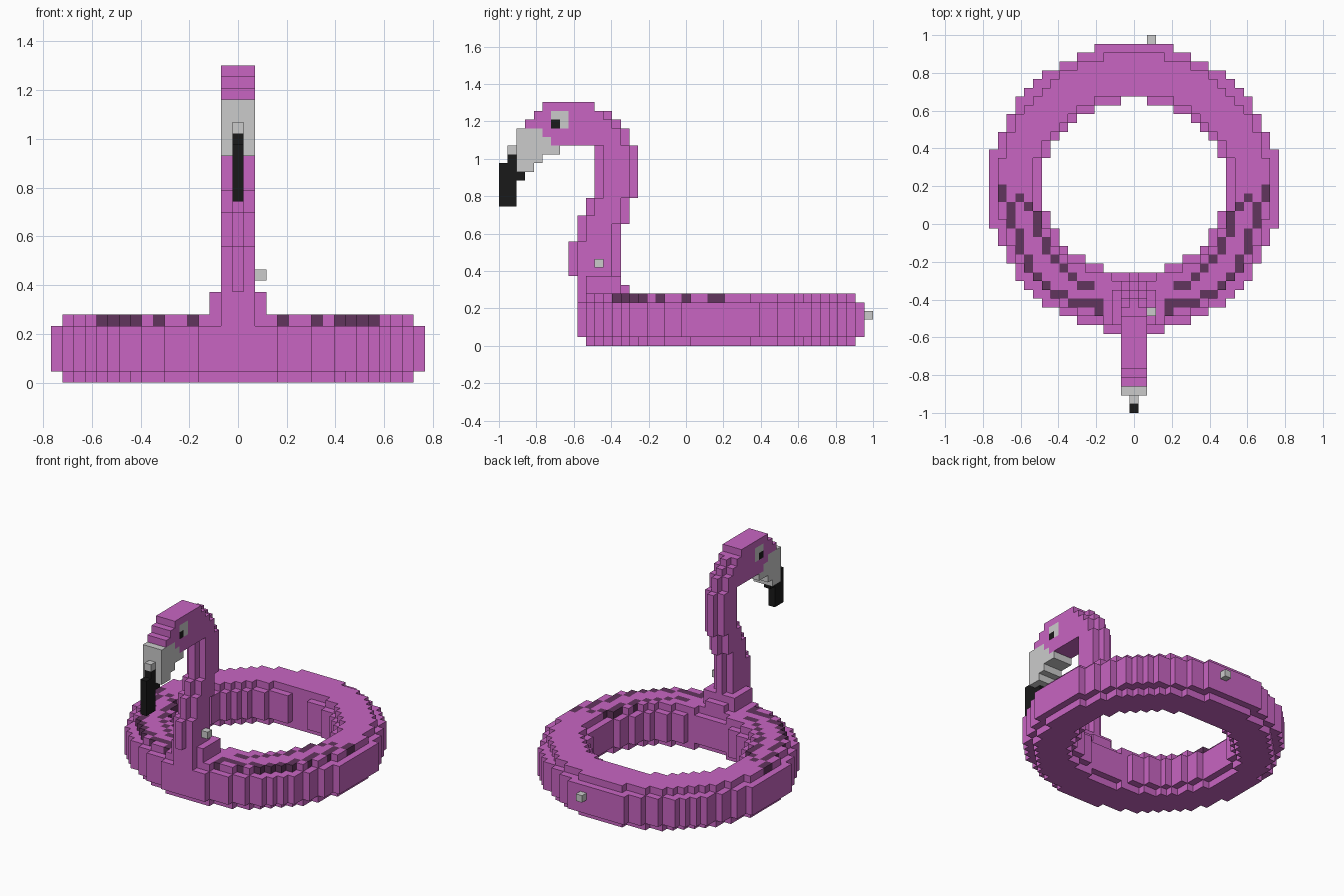
import bpy
import bmesh
from mathutils import Vector

if "Cube" in bpy.data.objects:
    bpy.data.objects.remove(bpy.data.objects["Cube"])

V = 2 / 43                      # cube size; grid is 33 x 43 x 28 cubes
parts = {}                      # part name -> set of (x, y, z) cubes
owner = {}                      # cube -> part name


def put(part, x, y, z):
    """Place one cube, replacing any part already there."""
    old = owner.get((x, y, z))
    if old:
        parts[old].discard((x, y, z))
    owner[x, y, z] = part
    parts.setdefault(part, set()).add((x, y, z))


def block(part, xs, ys, zs):
    """Fill an inclusive box of cubes."""
    for x in range(xs[0], xs[1] + 1):
        for y in range(ys[0], ys[1] + 1):
            for z in range(zs[0], zs[1] + 1):
                put(part, x, y, z)


def rounded(part, y0, y1, z0, z1, front=True):
    """Slab three cubes wide whose front and back columns are one wide."""
    block(part, (-1, 1), (y0 + (1 if front else 0), y1 - 1), (z0, z1))
    block(part, (0, 0), (y0, y1), (z0, z1))


# Float ring: inset top and bottom layers, slightly oval hole
for z in range(6):
    inset = 1 if z in (0, 5) else 0
    for x in range(-16, 17):
        for y in range(9, 42):
            outside = x * x + (y - 25.02) ** 2 > (16.5 - inset) ** 2
            hole = (x / (10.6 + inset * .8)) ** 2 + ((y - 25.3) / (9.85 + inset * .8)) ** 2 < 1
            if not outside and not hole:
                put("float_ring", x, y, z)

# Wing markings: (x, first y, last y), mirrored left and right
outer = [(15, 24, 25), (14, 21, 23), (13, 18, 20), (12, 16, 17), (11, 15, 15), (10, 14, 14),
         (9, 13, 13), (8, 13, 13), (7, 12, 12), (6, 12, 12), (5, 12, 12), (4, 11, 12)]
inner = [(13, 24, 24), (12, 23, 23), (11, 20, 22), (10, 18, 19), (9, 17, 17),
         (8, 16, 16), (7, 15, 15), (6, 14, 14), (5, 14, 14)]
for x, y0, y1 in outer + inner:
    for s in (-1, 1):
        block("wing_markings", (s * x, s * x), (y0, y1), (5, 5))

# Neck base and S-curved neck: (y0, y1, z0, z1)
block("neck", (-1, 1), (9, 13), (5, 7))
block("neck", (-2, 2), (10, 13), (6, 7))
block("neck", (-1, 1), (14, 14), (6, 6))
for span in [(8, 13, 8, 11), (9, 13, 12, 13), (9, 14, 14, 14),
             (10, 14, 15, 16), (11, 15, 17, 22)]:
    rounded("neck", *span)

# Head
for span in [(6, 14, 23, 23), (5, 14, 24, 24), (3, 13, 25, 25), (4, 12, 26, 26)]:
    rounded("head", *span, front=False)
block("head", (-1, 1), (5, 10), (27, 27))

# Beak and hooked tip
for y0, y1, z in [(2, 3, 20), (2, 4, 21), (2, 6, 22), (2, 5, 23), (2, 4, 24)]:
    block("beak", (-1, 1), (y0, y1), (z, z))
put("beak", 0, 1, 22)
block("beak_tip", (0, 0), (0, 1), (16, 20))
put("beak_tip", 0, 1, 21)
put("beak_tip", 0, 2, 19)

# Eyes with pale patches
for x in (-1, 1):
    block("eye_patches", (x, x), (6, 7), (25, 26))
    put("eyes", x, 6, 25)

# Air valves on the back of the ring and the side of the neck
put("ring_valve", 2, 42, 3)
put("neck_valve", 2, 11, 9)


def material(name, rgb):
    m = bpy.data.materials.new(name)
    m.diffuse_color = (*rgb, 1)
    m.use_nodes = True
    m.node_tree.nodes["Principled BSDF"].inputs["Base Color"].default_value = m.diffuse_color
    return m


pink = material("pink", (.58, .13, .54))
plum = material("plum", (.12, .035, .11))
black = material("black", (.01, .01, .01))
colours = {"float_ring": pink, "neck": pink, "head": pink,
           "wing_markings": plum, "beak_tip": black, "eyes": black}


def build(name, cubes):
    """Make a mesh from the exposed sides of a part's cubes."""
    bm = bmesh.new()
    for c in cubes:
        centre = Vector((c[0], c[1] + .5 - 21.5, c[2] + .5))
        for axis in range(3):
            for sign in (-1, 1):
                n = Vector((0, 0, 0))
                n[axis] = sign
                if tuple(c[i] + int(n[i]) for i in range(3)) in owner:
                    continue
                u = Vector((0, 0, 0))
                u[(axis + 1) % 3] = 1
                w = n.cross(u)
                corners = [(-1, -1), (1, -1), (1, 1), (-1, 1)]
                bm.faces.new([bm.verts.new((centre + (n + a * u + b * w) / 2) * V)
                              for a, b in corners])
    bmesh.ops.remove_doubles(bm, verts=bm.verts, dist=V * .01)
    mesh = bpy.data.meshes.new(name)
    bm.to_mesh(mesh)
    bm.free()
    if name in colours:
        mesh.materials.append(colours[name])
    bpy.context.collection.objects.link(bpy.data.objects.new(name, mesh))


for name, cubes in parts.items():
    build(name, cubes)
